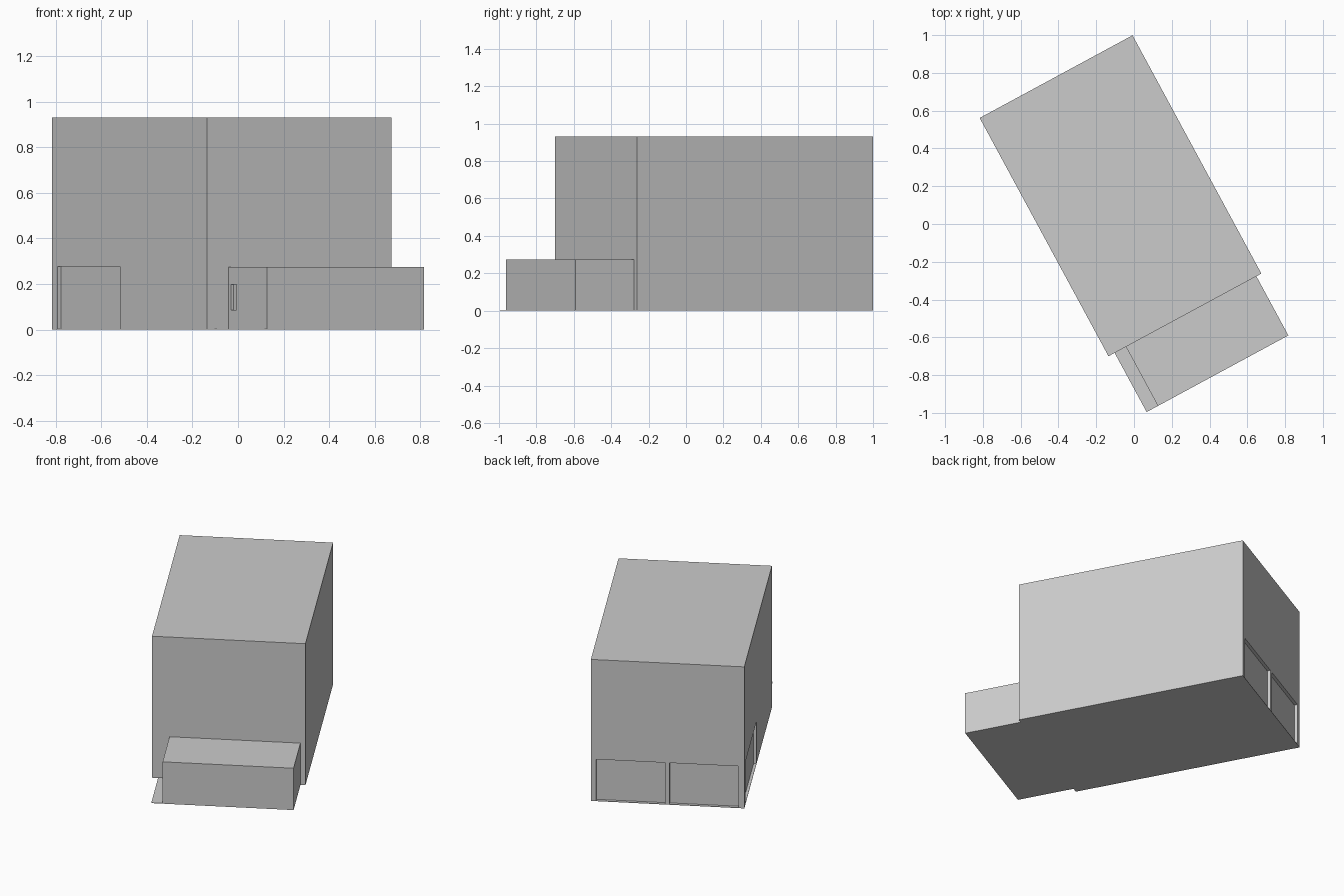
import bpy, bmesh, math
from mathutils import Matrix, Vector

if "Cube" in bpy.data.objects:
    bpy.data.objects.remove(bpy.data.objects["Cube"])

# Building frame: origin at the front-left corner of the tall block,
# local x across the front, local y towards the back
FRAME = Matrix.Translation((-0.135, -0.70, 0)) @ Matrix.Rotation(math.radians(28.4), 4, 'Z')
W, L, H = 0.92, 1.434, 0.93
LOW_H = 0.275
FLOOR = 0.003


def box(name, lo, hi):
    lo, hi = Vector(lo), Vector(hi)
    bm = bmesh.new()
    bmesh.ops.create_cube(bm, size=1)
    size = hi - lo
    for v in bm.verts:
        v.co = Vector([v.co[i] * size[i] for i in range(3)]) + (lo + hi) / 2
    mesh = bpy.data.meshes.new(name)
    bm.to_mesh(mesh)
    bm.free()
    ob = bpy.data.objects.new(name, mesh)
    ob.matrix_world = FRAME
    bpy.context.collection.objects.link(ob)
    return ob


def recess(target, name, lo, hi):
    cutter = box(name, lo, hi)
    cutter.hide_render = True
    cutter.hide_viewport = True
    cutter.display_type = 'WIRE'
    mod = target.modifiers.new(name, 'BOOLEAN')
    mod.operation = 'DIFFERENCE'
    mod.solver = 'EXACT'
    mod.object = cutter


# Tall main block
main = box("main_block", (0, 0, 0), (W, L, H))

# Two wide door recesses in the back wall
for i, (a, b) in enumerate([(0.036, 0.448), (0.474, 0.888)]):
    recess(main, f"back_door_recess_{i + 1}", (a, L - 0.02, FLOOR), (b, L + 0.1, LOW_H))

# Side door recess near the back of the left wall
recess(main, "side_door_recess", (-0.1, 0.805, FLOOR), (0.017, 1.382, LOW_H + 0.003))

# Low front annex with a small side window
annex = box("front_annex", (0.105, -0.356, 0), (0.89, 0, LOW_H))
recess(annex, "annex_window_recess", (0.0, -0.075, 0.085), (0.119, -0.023, 0.197))

# Thin paving strip beside the annex
box("paving_strip", (0.037, -0.356, 0), (0.105, 0, FLOOR))
